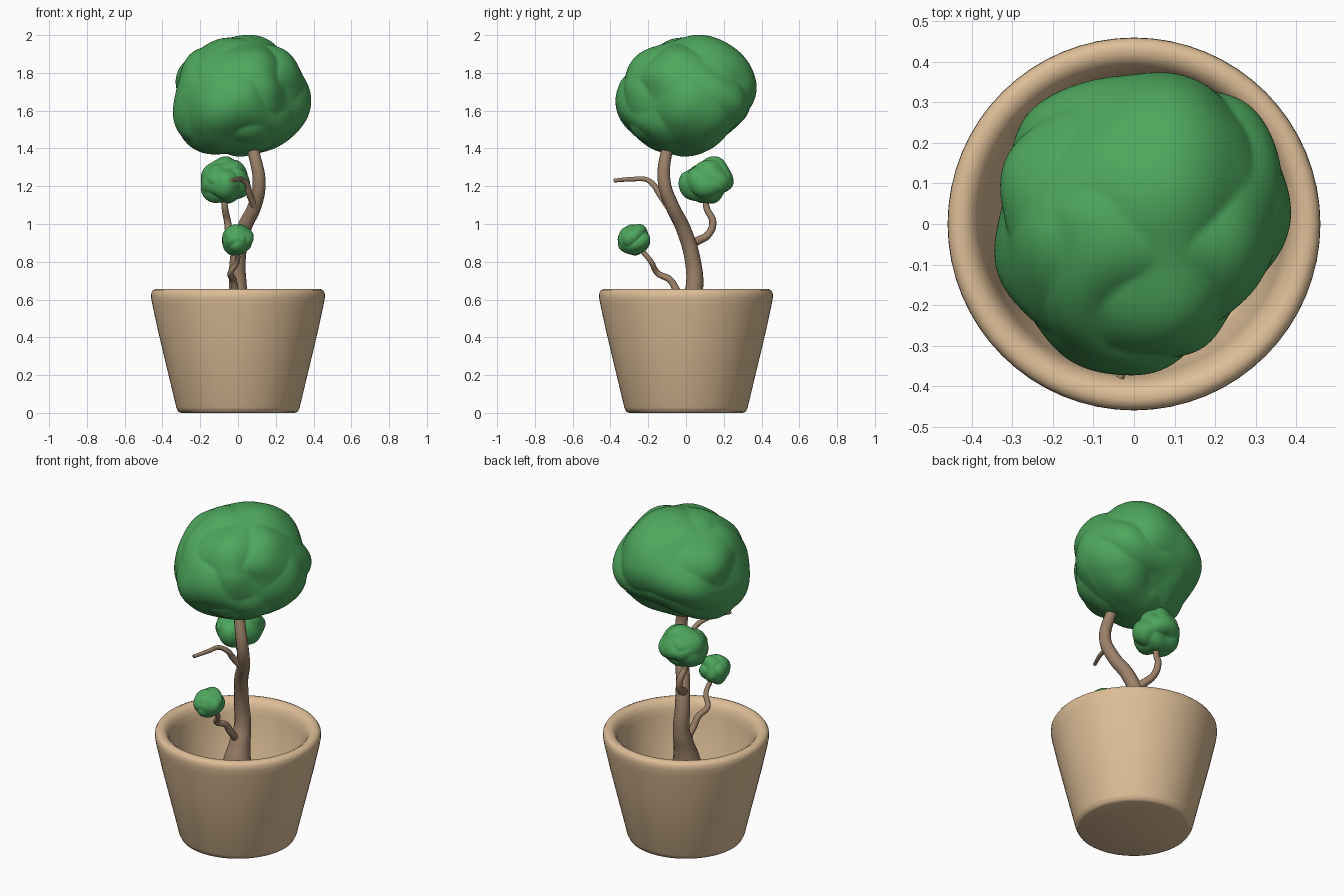
import bpy, bmesh, math
from mathutils import Vector, noise

cube = bpy.data.objects.get("Cube")
if cube:
    bpy.data.objects.remove(cube, do_unlink=True)


def material(name, colour):
    m = bpy.data.materials.new(name)
    m.use_nodes = True
    m.diffuse_color = (*colour, 1)
    m.node_tree.nodes["Principled BSDF"].inputs["Base Color"].default_value = (*colour, 1)
    return m


CLAY = material("clay", (0.73, 0.515, 0.31))
BARK = material("bark", (0.33, 0.22, 0.14))
LEAF = material("leaf_green", (0.075, 0.39, 0.11))


def activate(obj):
    bpy.ops.object.select_all(action='DESELECT')
    obj.select_set(True)
    bpy.context.view_layer.objects.active = obj


def finish(name, bm, mat, angle):
    me = bpy.data.meshes.new(name)
    bm.to_mesh(me)
    bm.free()
    obj = bpy.data.objects.new(name, me)
    bpy.context.collection.objects.link(obj)
    me.materials.append(mat)
    activate(obj)
    bpy.ops.object.shade_smooth_by_angle(angle=math.radians(angle))


def lathe(name, profile, mat):
    bm = bmesh.new()
    verts = [bm.verts.new((r, 0, z)) for r, z in profile]
    edges = [bm.edges.new(pair) for pair in zip(verts, verts[1:])]
    bmesh.ops.spin(bm, geom=verts + edges, cent=(0, 0, 0), axis=(0, 0, 1),
                   angle=math.tau, steps=64)
    bmesh.ops.remove_doubles(bm, verts=bm.verts, dist=0.0005)
    bmesh.ops.recalc_face_normals(bm, faces=bm.faces)
    finish(name, bm, mat, 50)


def branch(name, points, radii):
    # Tapered tube through the points, with one radius per point
    curve = bpy.data.curves.new(name, 'CURVE')
    curve.dimensions = '3D'
    curve.bevel_depth = 1
    curve.bevel_resolution = 4
    curve.resolution_u = 8
    curve.use_fill_caps = True
    spline = curve.splines.new('BEZIER')
    spline.bezier_points.add(len(points) - 1)
    for bp, co, r in zip(spline.bezier_points, points, radii):
        bp.co = co
        bp.radius = r
        bp.handle_left_type = bp.handle_right_type = 'AUTO'
    obj = bpy.data.objects.new(name, curve)
    bpy.context.collection.objects.link(obj)
    curve.materials.append(BARK)
    activate(obj)
    bpy.ops.object.convert(target='MESH')
    bpy.ops.object.shade_smooth_by_angle(angle=math.radians(60))


def foliage(name, centre, radii, bumps, rough, scale):
    # Ellipsoid with broad bumps and dents, and billowy noise that leaves folds
    bm = bmesh.new()
    bmesh.ops.create_icosphere(bm, subdivisions=6, radius=1)
    for v in bm.verts:
        d = v.co.normalized()
        p = Vector(centre) + Vector([a * b for a, b in zip(d, radii)])
        swell = rough * (abs(noise.noise(p * scale)) - 0.22)
        for direction, height in bumps:
            swell += height * max(0, d.dot(Vector(direction).normalized())) ** 10
        v.co = p + d * swell
    finish(name, bm, LEAF, 180)


# Deep hollow pot with a rounded rim
lathe("pot", [(0, 0), (0.30, 0), (0.315, 0.006), (0.327, 0.03), (0.42, 0.42),
              (0.453, 0.57), (0.46, 0.61), (0.459, 0.635), (0.45, 0.65),
              (0.435, 0.656), (0.415, 0.654), (0.395, 0.64), (0.38, 0.61),
              (0.372, 0.57), (0.335, 0.32), (0.32, 0.29), (0.29, 0.28), (0, 0.28)], CLAY)

# Winding trunk with a flared base
branch("trunk",
       [(0, -0.01, 0.26), (0, -0.008, 0.45), (0, 0.015, 0.55), (0, 0.044, 0.66),
        (-0.002, 0.037, 0.80), (0.03, -0.012, 0.97), (0.09, -0.075, 1.1),
        (0.112, -0.115, 1.22), (0.085, -0.105, 1.37), (0.05, -0.06, 1.5)],
       [0.10, 0.08, 0.06, 0.047, 0.042, 0.039, 0.036, 0.034, 0.031, 0.028])

# Side branches
branch("front_branch",
       [(0, 0.02, 0.56), (-0.015, -0.05, 0.65), (-0.025, -0.085, 0.705), (-0.04, -0.15, 0.74),
        (-0.005, -0.185, 0.80), (-0.005, -0.24, 0.87), (-0.005, -0.27, 0.92)],
       [0.022, 0.02, 0.018, 0.016, 0.014, 0.013, 0.01])
branch("back_branch",
       [(0.01, 0.01, 0.885), (-0.02, 0.06, 0.91), (-0.045, 0.118, 0.945), (-0.055, 0.142, 1.01),
        (-0.07, 0.108, 1.09), (-0.075, 0.11, 1.2)],
       [0.026, 0.023, 0.02, 0.019, 0.017, 0.013])
branch("bare_twig",
       [(0.09, -0.09, 1.09), (0.06, -0.14, 1.16), (0.05, -0.17, 1.205), (0.02, -0.21, 1.235),
        (0, -0.29, 1.237), (-0.035, -0.38, 1.23)],
       [0.02, 0.017, 0.015, 0.013, 0.012, 0.010])

# Foliage clumps
foliage("crown", (0.015, 0, 1.675), (0.352, 0.362, 0.318), [
    ((-1, -0.2, -0.8), 0.05),
    ((-1, 0.1, 0.7), 0.02),
    ((-1, 0, 0.05), -0.015),
    ((0, 0.5, 1), 0.015),
    ((0, 0.8, -0.8), -0.05),
    ((0, -0.7, 0.8), -0.025),
    ((1, 1, -0.2), 0.035),
    ((-1, 1, 0.1), 0.02),
    ((1, -0.9, 0), -0.04),
    ((-1, -1, -0.3), 0.01),
    ((1, 0.15, 0), 0.02),
], 0.05, 4)
foliage("back_clump", (-0.07, 0.11, 1.225), (0.128, 0.14, 0.115), [
    ((0.2, 0.5, 1), 0.025),
    ((0, -0.7, 0.8), -0.025),
    ((-1, 0, -0.8), 0.02),
    ((1, 1, -0.1), 0.02),
    ((0, 1, -0.8), -0.02),
], 0.03, 8)
foliage("front_clump", (-0.005, -0.277, 0.917), (0.083, 0.088, 0.083), [], 0.025, 11)
